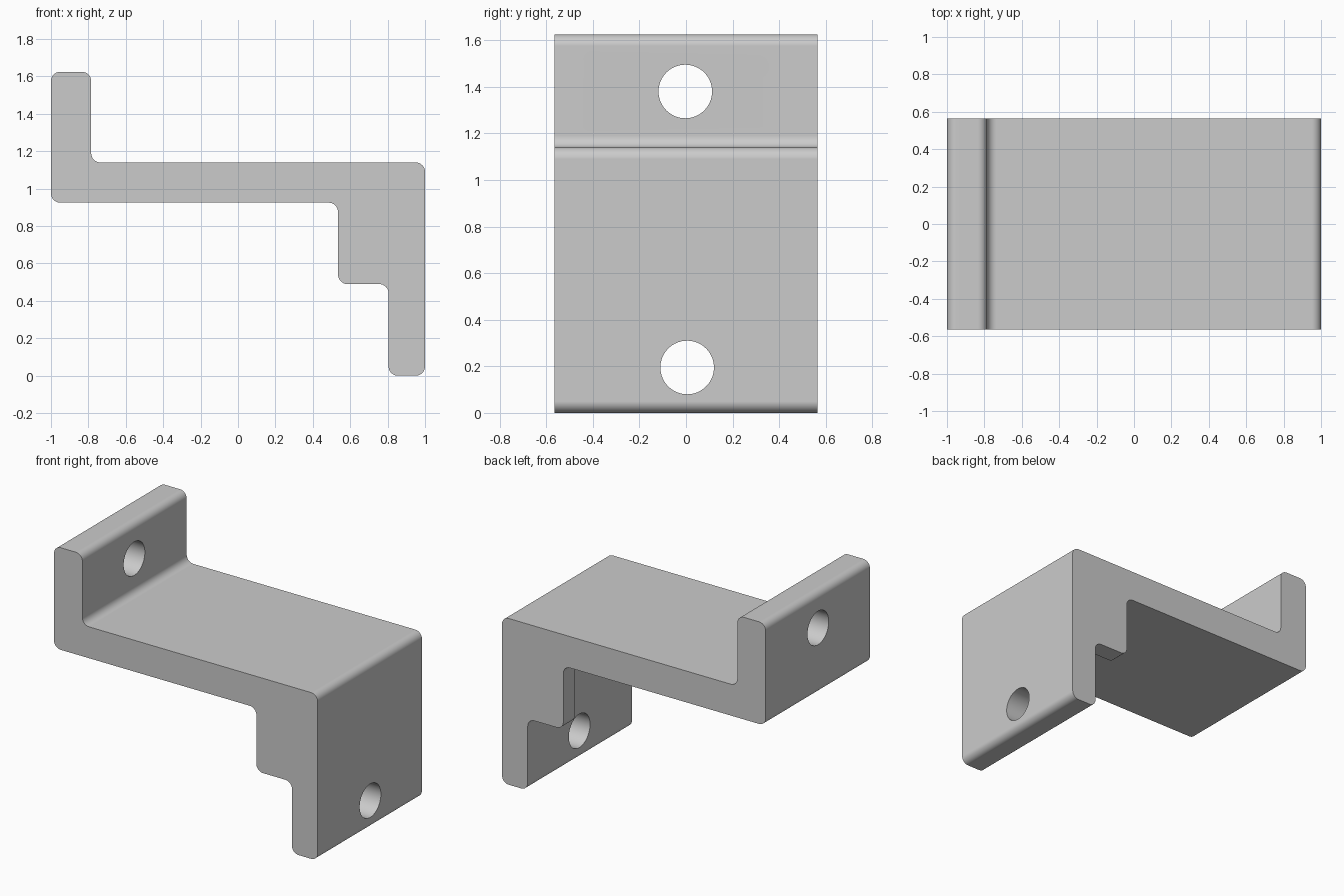
import bpy, bmesh, math
from mathutils import Vector

if "Cube" in bpy.data.objects:
    bpy.data.objects.remove(bpy.data.objects["Cube"], do_unlink=True)

HALF_DEPTH = 0.565
RADIUS = 0.05

grey = bpy.data.materials.new("light grey")
grey.use_nodes = True
colour = (0.6, 0.6, 0.6, 1)
grey.diffuse_color = colour
grey.node_tree.nodes["Principled BSDF"].inputs["Base Color"].default_value = colour


def rounded(corners, radius, steps=8):
    """Replace each right-angled corner with an arc."""
    out = []
    for i, c in enumerate(corners):
        p = Vector(c)
        a = (Vector(corners[i - 1]) - p).normalized() * radius
        b = (Vector(corners[(i + 1) % len(corners)]) - p).normalized() * radius
        for k in range(steps + 1):
            t = math.pi / 2 * k / steps
            out.append(p + a * (1 - math.sin(t)) + b * (1 - math.cos(t)))
    return out


def extrude_profile(name, points, half):
    """Extrude an x-z outline along y, centred on y = 0."""
    bm = bmesh.new()
    face = bm.faces.new([bm.verts.new((x, -half, z)) for x, z in points])
    new = bmesh.ops.extrude_face_region(bm, geom=[face])["geom"]
    bmesh.ops.translate(bm, vec=(0, 2 * half, 0),
                        verts=[v for v in new if isinstance(v, bmesh.types.BMVert)])
    bmesh.ops.recalc_face_normals(bm, faces=bm.faces)
    mesh = bpy.data.meshes.new(name)
    bm.to_mesh(mesh)
    bm.free()
    mesh.materials.append(grey)
    obj = bpy.data.objects.new(name, mesh)
    bpy.context.collection.objects.link(obj)
    return obj


def hole_cutter(name, x, y, z):
    bpy.ops.mesh.primitive_cylinder_add(vertices=64, radius=0.115, depth=0.5,
                                        location=(x, y, z),
                                        rotation=(0, math.pi / 2, 0))
    obj = bpy.context.object
    obj.name = name
    obj.data.materials.append(grey)
    return obj


# Stepped bracket: upright lip, shelf, stepped leg
bracket = extrude_profile("bracket", rounded([
    (-1, 0.925), (0.535, 0.925), (0.535, 0.49), (0.805, 0.49), (0.805, 0),
    (1, 0), (1, 1.14), (-0.785, 1.14), (-0.785, 1.625), (-1, 1.625)], RADIUS),
    HALF_DEPTH)

# Pocket under the shelf leaves a rib at each end; bolt holes in lip and leg
cutters = [
    extrude_profile("pocket_cutter", [(0.4, 0.3), (0.805, 0.3),
                                      (0.805, 0.925), (0.4, 0.925)],
                    HALF_DEPTH - 0.125),
    hole_cutter("lip_hole_cutter", -0.9, -0.003, 1.38),
    hole_cutter("leg_hole_cutter", 0.9, 0.005, 0.195),
]
bpy.ops.object.select_all(action="DESELECT")
bracket.select_set(True)
bpy.context.view_layer.objects.active = bracket
for cutter in cutters:
    mod = bracket.modifiers.new(cutter.name, "BOOLEAN")
    mod.operation = "DIFFERENCE"
    mod.solver = "EXACT"
    mod.object = cutter
    bpy.ops.object.modifier_apply(modifier=mod.name)
    bpy.data.objects.remove(cutter, do_unlink=True)

# Smooth fillets and holes, crisp ends, flat large faces
bpy.ops.object.shade_smooth_by_angle(angle=math.radians(30))
weighted = bracket.modifiers.new("Weighted Normal", "WEIGHTED_NORMAL")
weighted.keep_sharp = True
